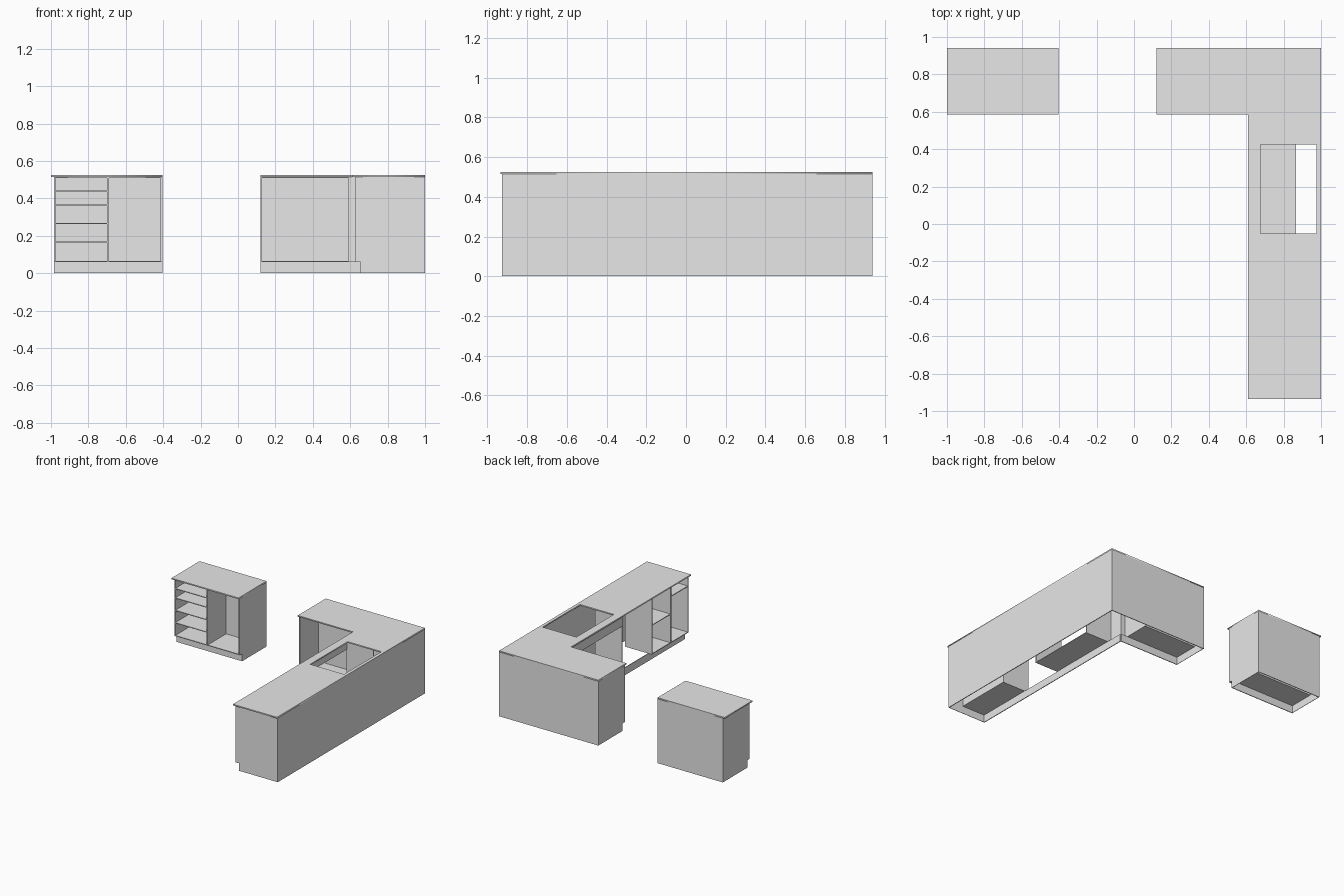
import bpy, bmesh

cube = bpy.data.objects.get("Cube")
if cube:
    bpy.data.objects.remove(cube, do_unlink=True)

grey = bpy.data.materials.new("light_grey")
grey.use_nodes = True
grey.diffuse_color = (0.8, 0.8, 0.8, 1)
grey.node_tree.nodes["Principled BSDF"].inputs["Base Color"].default_value = (0.8, 0.8, 0.8, 1)

TOP = 0.515      # underside of worktops
KICK = 0.06      # plinth height
RECESS = 0.03    # plinth set-back
DEPTH = 0.24     # carcass depth
T = 0.006        # board thickness
BACK = 0.94
ROW_FRONT = 0.60
LEG_FRONT = 0.625


# Placement of (along, depth) coordinates for the two directions of units
def row(u, v):
    return u, ROW_FRONT + v


def leg(u, v):
    return LEG_FRONT + v, u


def prism(name, place, u0, u1, profile):
    """Extrude a (depth, height) profile along the run of units."""
    bm = bmesh.new()
    ends = [[bm.verts.new((*place(u, v), z)) for v, z in profile] for u in (u0, u1)]
    n = len(profile)
    for e in ends:
        bm.faces.new(e)
    for i in range(n):
        j = (i + 1) % n
        bm.faces.new((ends[0][i], ends[0][j], ends[1][j], ends[1][i]))
    bmesh.ops.recalc_face_normals(bm, faces=bm.faces)
    me = bpy.data.meshes.new(name)
    bm.to_mesh(me)
    bm.free()
    me.materials.append(grey)
    ob = bpy.data.objects.new(name, me)
    bpy.context.collection.objects.link(ob)
    return ob


def board(name, place, u0, u1, v0, v1, z0, z1):
    return prism(name, place, u0, u1, [(v0, z0), (v1, z0), (v1, z1), (v0, z1)])


def carcass(name, place, u0, u1, levels, back=True):
    """Open-fronted cabinet: two sides, boards at the given heights, back."""
    board(name + "_side_a", place, u0, u0 + T, 0, DEPTH, KICK, TOP)
    board(name + "_side_b", place, u1 - T, u1, 0, DEPTH, KICK, TOP)
    for i, z in enumerate(levels):
        board(f"{name}_board_{i}", place, u0 + T, u1 - T, 0, DEPTH, z, z + T)
    if back:
        board(name + "_back", place, u0 + T, u1 - T, DEPTH - T, DEPTH, KICK + T, TOP - T)


def end_panel(name, place, u0, u1, depth):
    """Full-height side with a toe-kick notch."""
    prism(name, place, u0, u1, [(RECESS, 0), (depth, 0), (depth, TOP), (0, TOP),
                                (0, KICK), (RECESS, KICK)])


def worktop(name, *outlines):
    """Slab from a flat outline; any further outline is a hole."""
    cu = bpy.data.curves.new(name, "CURVE")
    cu.dimensions = "2D"
    cu.fill_mode = "BOTH"
    cu.extrude = 0.005
    for pts in outlines:
        sp = cu.splines.new("POLY")
        sp.points.add(len(pts) - 1)
        for p, (x, y) in zip(sp.points, pts):
            p.co = (x, y, 0, 1)
        sp.use_cyclic_u = True
    cu.materials.append(grey)
    ob = bpy.data.objects.new(name, cu)
    ob.location.z = TOP + 0.005
    bpy.context.collection.objects.link(ob)
    bpy.ops.object.select_all(action="DESELECT")
    ob.select_set(True)
    bpy.context.view_layer.objects.active = ob
    bpy.ops.object.convert(target="MESH")


def rect(x0, x1, y0, y1):
    return [(x0, y0), (x1, y0), (x1, y1), (x0, y1)]


floor, lid = KICK, TOP - T
row_depth = BACK - ROW_FRONT
leg_depth = 1 - LEG_FRONT

# Separate block: drawer tower and cupboard
carcass("drawer_tower", row, -0.982, -0.695, [floor, 0.163, 0.262, 0.362, 0.437, lid])
carcass("cupboard", row, -0.695, -0.408, [floor, lid])
end_panel("block_end_right", row, -0.985, -0.982, row_depth)
end_panel("block_end_left", row, -0.408, -0.405, row_depth)
board("block_plinth", row, -0.982, -0.408, RECESS, RECESS + T, 0, KICK)
board("block_rear_panel", row, -0.982, -0.408, row_depth - T, row_depth, 0, TOP)
worktop("block_worktop", rect(-1, -0.405, 0.585, BACK))

# Short arm of the corner unit
carcass("arm_cupboard", row, 0.123, 0.597, [floor, lid])
end_panel("arm_end", row, 0.12, 0.123, row_depth)
board("arm_filler", row, 0.597, LEG_FRONT + T, 0, T, KICK, TOP)
board("arm_plinth", row, 0.123, LEG_FRONT + RECESS, RECESS, RECESS + T, 0, KICK)
board("arm_rear_panel", row, 0.123, 1 - T, row_depth - T, row_depth, 0, TOP)

# Long leg: narrow cabinet, shelf cabinet, appliance bay, sink cabinet
carcass("narrow_cabinet", leg, -0.922, -0.70, [floor, 0.43, lid])
carcass("shelf_cabinet", leg, -0.70, -0.46, [floor, 0.29, lid])
carcass("sink_cabinet", leg, -0.09, 0.487, [floor], back=False)
board("sink_front_rail", leg, -0.084, 0.481, 0, T, 0.43, TOP)
board("leg_filler", leg, 0.487, ROW_FRONT, 0, T, KICK, TOP)
end_panel("leg_end", leg, -0.925, -0.922, leg_depth)
board("leg_plinth", leg, -0.922, ROW_FRONT + RECESS, RECESS, RECESS + T, 0, KICK)
board("leg_rear_panel", leg, -0.922, BACK, leg_depth - T, leg_depth, 0, TOP)

# Corner worktop with the sink opening
worktop("corner_worktop",
        [(0.12, BACK), (0.12, 0.585), (0.61, 0.585), (0.61, -0.935), (1, -0.935), (1, BACK)],
        rect(0.675, 0.975, -0.05, 0.425))
